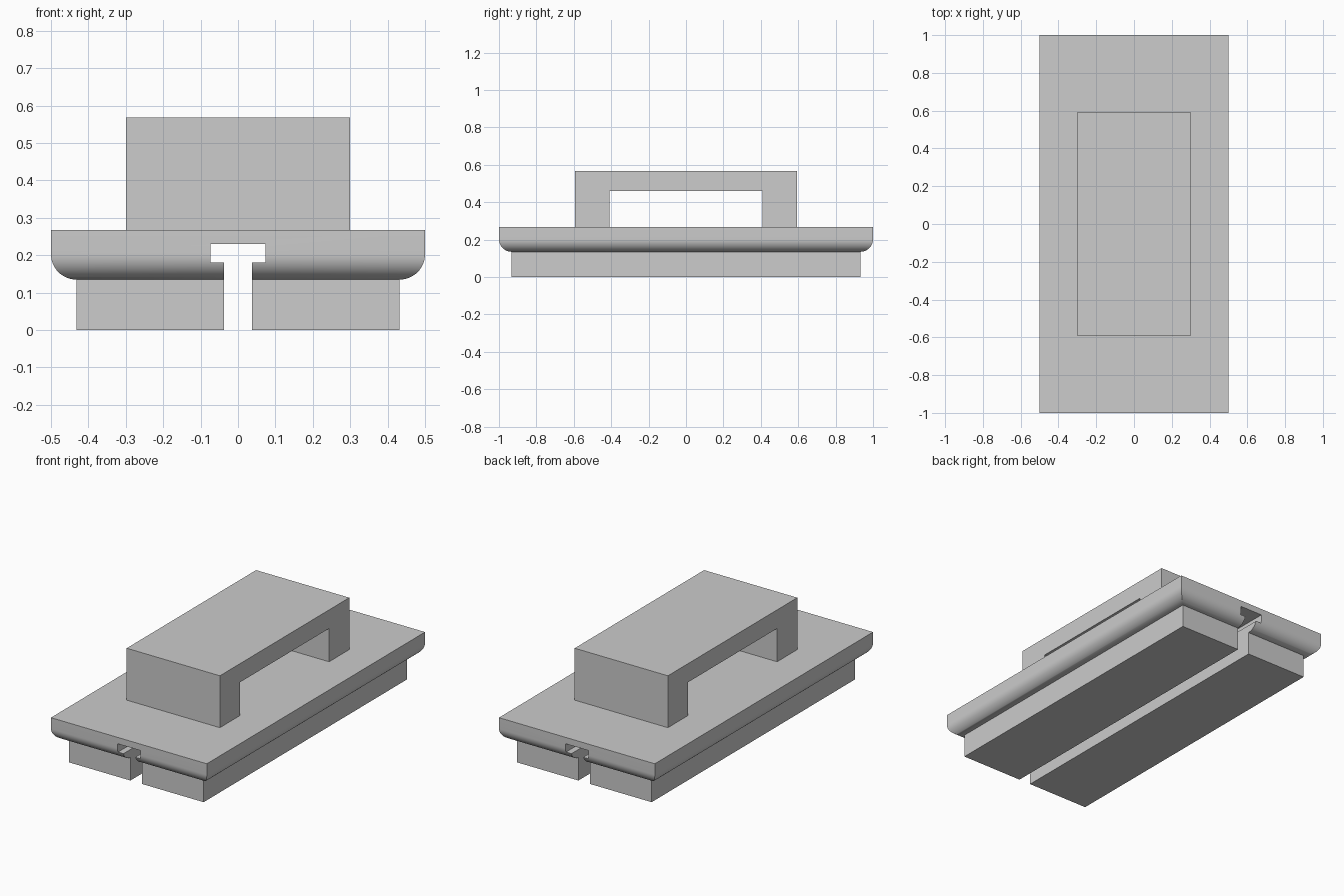
import bpy
import bmesh
import math

cube = bpy.data.objects.get("Cube")
if cube:
    bpy.data.objects.remove(cube, do_unlink=True)

grey = bpy.data.materials.new("plain grey")
grey.use_nodes = True
GREY = (0.604, 0.604, 0.604, 1)
grey.diffuse_color = GREY
grey.node_tree.nodes["Principled BSDF"].inputs["Base Color"].default_value = GREY


def finish(name, bm):
    bmesh.ops.recalc_face_normals(bm, faces=bm.faces)
    mesh = bpy.data.meshes.new(name)
    bm.to_mesh(mesh)
    bm.free()
    mesh.materials.append(grey)
    obj = bpy.data.objects.new(name, mesh)
    bpy.context.collection.objects.link(obj)
    return obj


def loft_rectangles(name, levels):
    """Stack centred rectangles given as (half x, half y, z)."""
    bm = bmesh.new()
    rings = [[bm.verts.new((sx * hx, sy * hy, z))
              for sx, sy in ((-1, -1), (1, -1), (1, 1), (-1, 1))]
             for hx, hy, z in levels]
    bm.faces.new(rings[0])
    bm.faces.new(rings[-1])
    for low, high in zip(rings, rings[1:]):
        for i in range(4):
            j = (i + 1) % 4
            bm.faces.new((low[i], low[j], high[j], high[i]))
    return finish(name, bm)


def extrude_profile(name, half, place, depth):
    """Mirror a half profile, then extrude it both ways by depth."""
    outline = half + [(-u, z) for u, z in reversed(half)]
    bm = bmesh.new()
    face = bm.faces.new([bm.verts.new(place(u, -depth, z)) for u, z in outline])
    result = bmesh.ops.extrude_face_region(bm, geom=[face])
    offset = [b - a for a, b in zip(place(0, -depth, 0), place(0, depth, 0))]
    moved = [v for v in result["geom"] if isinstance(v, bmesh.types.BMVert)]
    bmesh.ops.translate(bm, vec=offset, verts=moved)
    return finish(name, bm)


# Stepped base and plate with a rounded lower edge
HALF_X, HALF_Y = 0.5, 1.0
STEP, TOP, R, SEGMENTS = 0.135, 0.267, 0.068, 16
levels = [(HALF_X - R, HALF_Y - R, 0)]
for i in range(SEGMENTS + 1):
    a = math.pi / 2 * i / SEGMENTS
    inset = R * (1 - math.sin(a))
    levels.append((HALF_X - inset, HALF_Y - inset, STEP + R * (1 - math.cos(a))))
levels.append((HALF_X, HALF_Y, TOP))
body = loft_rectangles("slotted_base_plate", levels)

# T-shaped slot running the full length
slot = extrude_profile(
    "slot_cutter",
    [(0.038, -0.1), (0.038, 0.18), (0.073, 0.18), (0.073, 0.23)],
    lambda u, d, z: (u, d, z), 1.2)
slot.hide_render = True
cut = body.modifiers.new("slot", "BOOLEAN")
cut.operation = "DIFFERENCE"
cut.solver = "EXACT"
cut.object = slot
bpy.ops.object.select_all(action="DESELECT")
bpy.context.view_layer.objects.active = body
body.select_set(True)
bpy.ops.object.modifier_apply(modifier=cut.name)
bpy.data.objects.remove(slot, do_unlink=True)
bpy.ops.object.shade_smooth_by_angle(angle=math.radians(30))

# Wide bridge handle
extrude_profile(
    "handle",
    [(0.408, 0.46), (0.408, TOP), (0.593, TOP), (0.593, 0.568)],
    lambda u, d, z: (d, u, z), 0.299)
